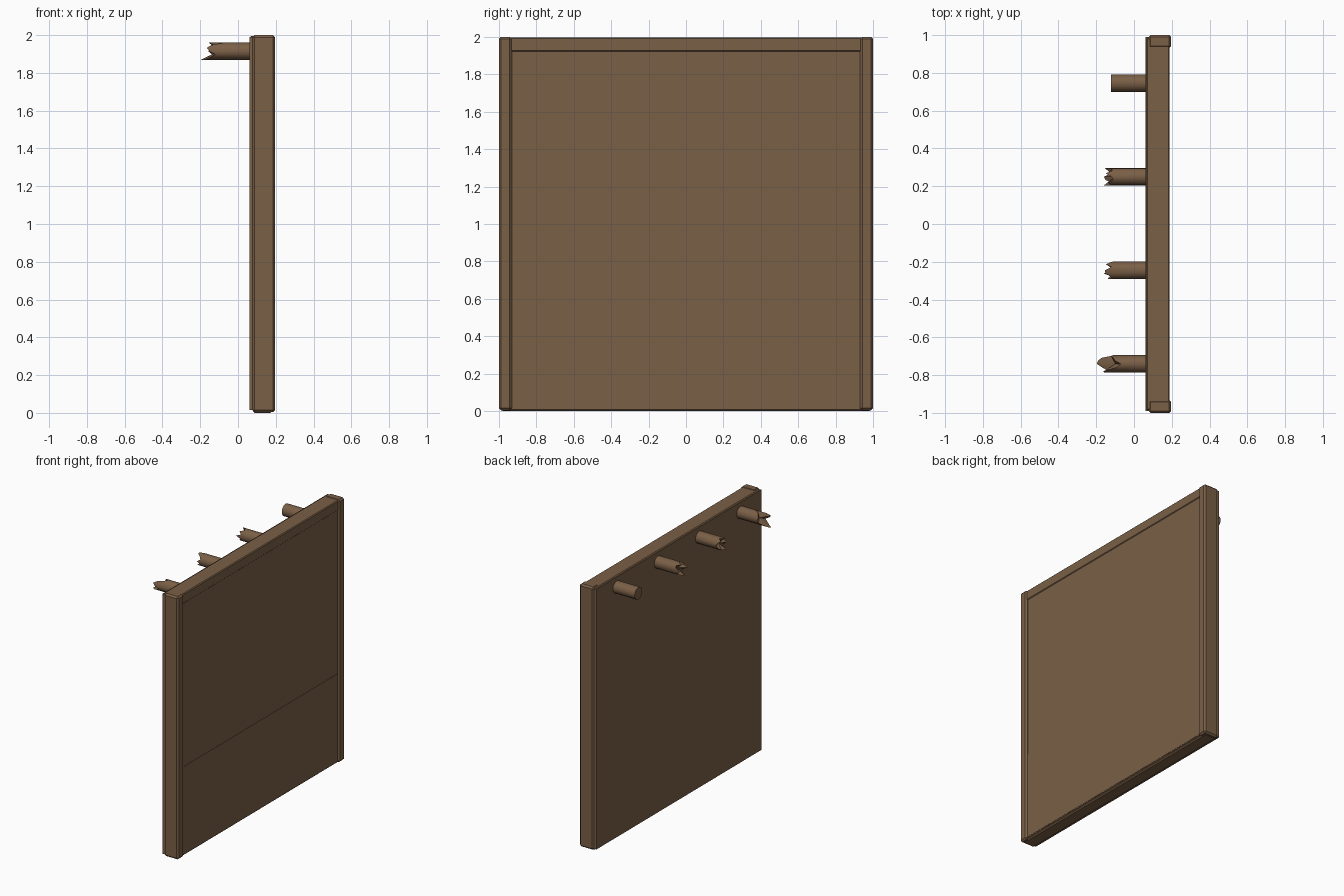
import bpy, bmesh, math

if "Cube" in bpy.data.objects:
    bpy.data.objects.remove(bpy.data.objects["Cube"])

wood = bpy.data.materials.new("brown_wood")
wood.diffuse_color = (0.195, 0.115, 0.062, 1)
wood.use_nodes = True
wood.node_tree.nodes["Principled BSDF"].inputs["Base Color"].default_value = wood.diffuse_color


def finish(bm, name):
    bmesh.ops.recalc_face_normals(bm, faces=bm.faces[:])
    me = bpy.data.meshes.new(name)
    bm.to_mesh(me)
    bm.free()
    me.materials.append(wood)
    ob = bpy.data.objects.new(name, me)
    bpy.context.scene.collection.objects.link(ob)
    return ob


def box(name, x, y, z, bevel=0.0):
    bm = bmesh.new()
    bmesh.ops.create_cube(bm, size=1)
    for v in bm.verts:
        v.co = [lo + (c + 0.5) * (hi - lo) for c, (lo, hi) in zip(v.co, (x, y, z))]
    if bevel:
        bmesh.ops.bevel(bm, geom=bm.edges[:], offset=bevel, segments=1,
                        affect='EDGES', profile=0.5)
    return finish(bm, name)


def peg(name, y, tips, core):
    """Round beam stub; tips are the end x positions around the rim."""
    bm = bmesh.new()
    n, r, zc = len(tips), 0.046, 1.915
    root, rim = [], []
    for i, tx in enumerate(tips):
        a = 2 * math.pi * i / n
        py, pz = y + r * math.cos(a), zc + r * math.sin(a)
        root.append(bm.verts.new((0.07, py, pz)))
        rim.append(bm.verts.new((tx, py, pz)))
    centre = bm.verts.new((core, y, zc))
    for i in range(n):
        j = (i + 1) % n
        bm.faces.new((root[i], root[j], rim[j], rim[i]))
        bm.faces.new((rim[i], rim[j], centre))
    bm.faces.new(root)
    ob = finish(bm, name)
    bpy.context.view_layer.objects.active = ob
    ob.select_set(True)
    bpy.ops.object.shade_smooth_by_angle(angle=math.radians(30))
    ob.select_set(False)


# wall slab with slightly proud top and bottom courses
box("wall_panel", (0.06, 0.183), (-0.99, 0.99), (0.014, 1.99))
box("lower_panel", (0.1, 0.185), (-0.94, 0.94), (0.02, 0.68))
box("top_beam", (0.066, 0.188), (-0.985, 0.985), (1.92, 1.996), 0.006)
box("sill_beam", (0.08, 0.18), (-0.985, 0.985), (0.0, 0.07), 0.008)

# end posts
for side, name in ((-1, "front_post"), (1, "back_post")):
    box(name, (0.076, 0.197), tuple(sorted((side * 0.93, side))), (0.004, 2.0), 0.012)

# beam stubs: one sawn, three splintered (angle 0 = +y, then up)
peg("sawn_beam", 0.745, [-0.122] * 16, -0.122)
peg("splintered_beam_a", 0.25,
    [-0.155, -0.12, -0.115, -0.15, -0.118, -0.11, -0.14, -0.12,
     -0.16, -0.125, -0.115, -0.15, -0.16, -0.12, -0.115, -0.14], -0.1)
peg("splintered_beam_b", -0.245,
    [-0.11, -0.125, -0.145, -0.12, -0.155, -0.15, -0.125, -0.115,
     -0.14, -0.12, -0.115, -0.16, -0.13, -0.115, -0.15, -0.12], -0.1)
peg("splintered_beam_c", -0.74,
    [-0.11, -0.12, -0.11, -0.1, -0.07, -0.09, -0.14, -0.165,
     -0.15, -0.12, -0.145, -0.17, -0.197, -0.19, -0.17, -0.12], -0.1)
